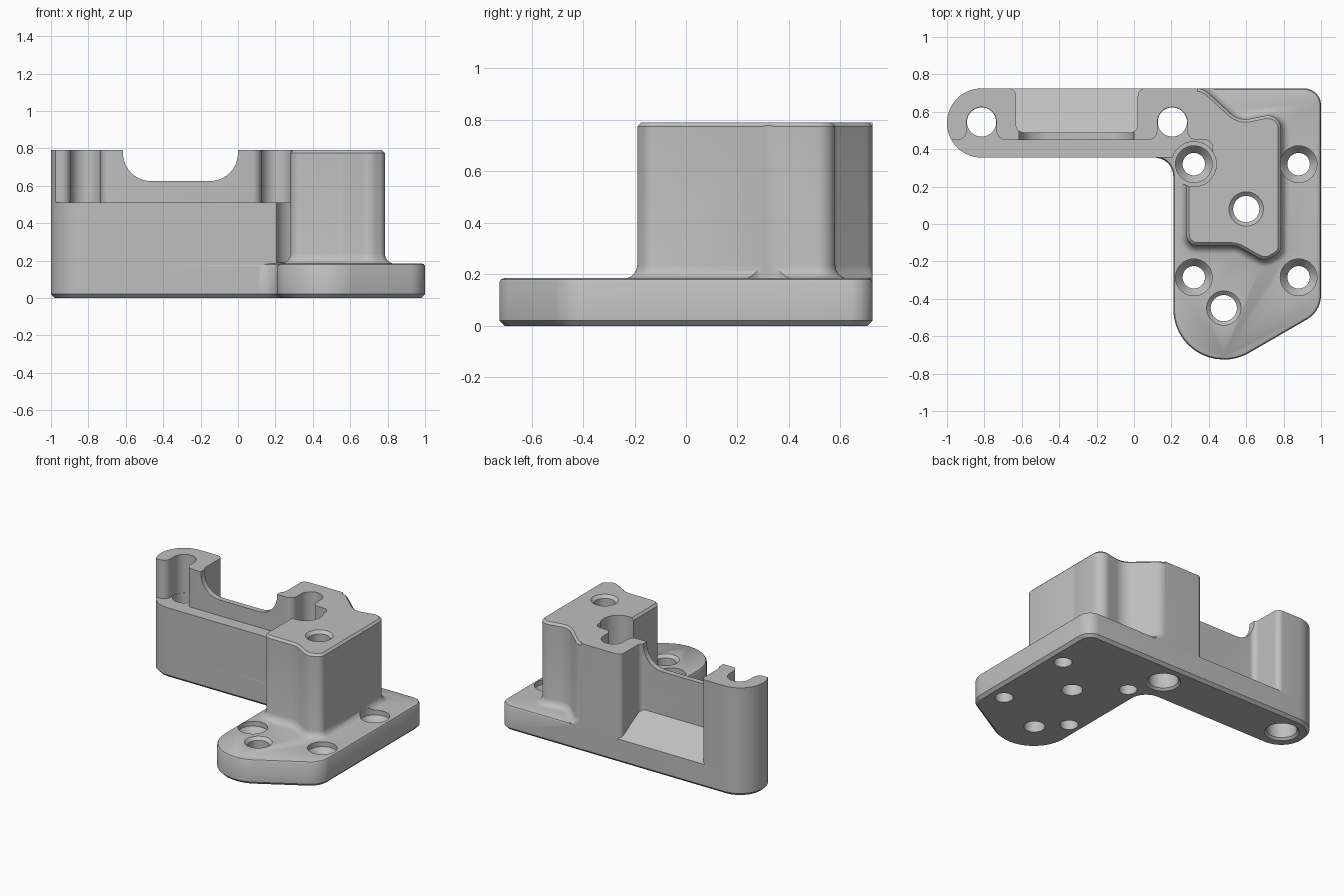
import bpy, bmesh, math
from mathutils import Vector

cube = bpy.data.objects.get("Cube")
if cube:
    bpy.data.objects.remove(cube)

BACK = 0.725   # rear plane of the bracket
TOP = 0.79

grey = bpy.data.materials.new("plain_grey")
grey.use_nodes = True
grey.diffuse_color = (0.52, 0.52, 0.52, 1)
grey.node_tree.nodes["Principled BSDF"].inputs["Base Color"].default_value = (0.52, 0.52, 0.52, 1)


def rounded(corners, steps=10):
    """Outline from counter-clockwise corners (x, y, optional radius)."""
    out = []
    for i, c in enumerate(corners):
        p = Vector(c[:2])
        r = c[2] if len(c) > 2 else 0
        if not r:
            out.append(p)
            continue
        a = (Vector(corners[i - 1][:2]) - p).normalized()
        b = (Vector(corners[(i + 1) % len(corners)][:2]) - p).normalized()
        half = a.angle(b) / 2
        centre = p + (a + b).normalized() * (r / math.sin(half))
        reach = r / math.tan(half)
        u, v = p + a * reach - centre, p + b * reach - centre
        swing = u.angle(v)
        for k in range(steps + 1):
            t = k / steps
            arc = u * math.sin((1 - t) * swing) + v * math.sin(t * swing)
            out.append(centre + arc / math.sin(swing))
    return out


def offset(outline, d):
    """Move an outline outwards by d."""
    res = []
    for i, p in enumerate(outline):
        e = (p - outline[i - 1]).normalized()
        f = (outline[(i + 1) % len(outline)] - p).normalized()
        m, n = Vector((e.y, -e.x)), Vector((f.y, -f.x))
        res.append(p + (m + n) * (d / (1 + m.dot(n))))
    return res


def prism(name, outline, levels, upright=False):
    """Stack the outline through (height, offset) levels."""
    bm = bmesh.new()
    rings = []
    for z, d in levels:
        ring = []
        for p in offset(outline, d):
            co = (p.x, z, p.y) if upright else (p.x, p.y, z)
            ring.append(bm.verts.new(co))
        rings.append(ring)
    n = len(outline)
    for lo, hi in zip(rings, rings[1:]):
        for i in range(n):
            j = (i + 1) % n
            bm.faces.new((lo[i], lo[j], hi[j], hi[i]))
    bm.faces.new(rings[0][::-1])
    bm.faces.new(rings[-1])
    bmesh.ops.recalc_face_normals(bm, faces=bm.faces[:])
    mesh = bpy.data.meshes.new(name)
    bm.to_mesh(mesh)
    bm.free()
    mesh.materials.append(grey)
    ob = bpy.data.objects.new(name, mesh)
    bpy.context.scene.collection.objects.link(ob)
    return ob


def drill(x, y, stages):
    """Turned cutter from (height, radius) stages."""
    unit = 0.05
    ring = [Vector((x + unit * math.cos(k * math.tau / 40), y + unit * math.sin(k * math.tau / 40)))
            for k in range(40)]
    return prism("drill", ring, [(z, r - unit) for z, r in stages])


def volume(mesh):
    bm = bmesh.new()
    bm.from_mesh(mesh)
    v = bm.calc_volume()
    bm.free()
    return v


def combine(target, tool, how="DIFFERENCE"):
    """Boolean the tool into the target, keeping the first solver result with a sound volume."""
    old, extra = volume(target.data), volume(tool.data)
    low, high = (old, old + extra) if how == "UNION" else (old - extra, old)
    mod = target.modifiers.new("join", "BOOLEAN")
    mod.operation, mod.object = how, tool
    result = None
    for solver in ("MANIFOLD", "EXACT", "FLOAT"):
        mod.solver = solver
        bpy.context.view_layer.update()
        graph = bpy.context.evaluated_depsgraph_get()
        mesh = bpy.data.meshes.new_from_object(target.evaluated_get(graph), depsgraph=graph)
        if len(mesh.polygons) and low * 0.999 < volume(mesh) < high * 1.001:
            result = mesh
            break
    target.modifiers.remove(mod)
    if result:
        target.data = result
    bpy.data.objects.remove(tool)


# L-shaped base with chamfered rims
base = rounded([(0.21, -0.725, 0.27), (0.553, -0.725, 0.27), (1, -0.467, 0.15), (1, BACK, 0.09),
                (-1, BACK, 0.184), (-1, 0.355, 0.184), (0.21, 0.355, 0.1)])
bracket = prism("bracket", base, [(0, -0.02), (0.02, 0), (0.17, 0), (0.18, -0.006), (0.185, -0.018)])

# Raised arm along the back
arm = rounded([(-1, 0.355, 0.184), (0.34, 0.355), (0.34, BACK), (-1, BACK, 0.184)])
combine(bracket, prism("arm", arm, [(0.1, 0), (TOP, 0)]), "UNION")

# Tower with filleted foot
tower = rounded([(0.28, -0.115, 0.06), (0.55, -0.115, 0.12), (0.70, -0.20, 0.07), (0.785, -0.15, 0.05),
                 (0.785, 0.595, 0.07), (0.56, 0.55, 0.12), (0.37, BACK, 0.1), (0.22, BACK),
                 (0.22, 0.5), (0.28, 0.5)])
foot = [(0.15, 0.04), (0.185, 0.04), (0.191, 0.025), (0.202, 0.013), (0.217, 0.004), (0.235, 0)]
tower_ob = prism("tower", tower, foot + [(TOP - 0.015, 0), (TOP, -0.015)])
for v in tower_ob.data.vertices:
    v.co.y = min(v.co.y, BACK)
combine(bracket, tower_ob, "UNION")

# Front ledge of the arm
ledge = rounded([(-1.1, 0.3), (0.42, 0.3), (0.42, 0.45, 0.04), (-1.1, 0.45)])
combine(bracket, prism("ledge_cut", ledge, [(0.51, 0), (0.9, 0)]))

# Open slots and bores in the two posts
for cx in (-0.815, 0.205):
    slot = rounded([(cx - 0.15, 0.4), (cx + 0.15, 0.4), (cx + 0.15, 0.449), (cx + 0.08, 0.449, 0.05),
                    (cx + 0.08, 0.625, 0.0799), (cx - 0.08, 0.625, 0.0799),
                    (cx - 0.08, 0.449, 0.05), (cx - 0.15, 0.449)])
    combine(bracket, prism("slot_cut", slot, [(0.51, 0), (0.9, 0)]))
    combine(bracket, drill(cx, 0.545, [(-0.05, 0.115), (0, 0.115), (0.015, 0.1), (0.3, 0.1),
                                       (0.301, 0.078), (0.6, 0.078)]))

# Rear pocket with sloping floor
pocket = rounded([(-0.63, 0.49, 0.04), (0.02, 0.49, 0.04), (0.02, BACK, 0.04), (0.08, BACK),
                  (0.08, 0.8), (-0.69, 0.8), (-0.69, BACK), (-0.63, BACK, 0.04)])
pocket_ob = prism("pocket_cut", pocket, [(0, 0), (0.9, 0)])
for v in pocket_ob.data.vertices:
    if v.co.z < 0.1:
        v.co.z = 0.31 - 0.58 * (v.co.y - 0.49)
combine(bracket, pocket_ob)

# Saddle in the thin wall
saddle = rounded([(-0.615, 0.625, 0.15), (0, 0.625, 0.15), (0, 0.9), (-0.615, 0.9)])
combine(bracket, prism("saddle_cut", saddle, [(0.3, 0), (0.9, 0)], upright=True))

# Countersunk screw holes, with clearance beside the tower
for x in (0.32, 0.88):
    for y in (-0.285, 0.32):
        combine(bracket, drill(x, y, [(-0.05, 0.06), (0.1, 0.06), (0.15, 0.098), (0.9, 0.098)]))
combine(bracket, drill(0.32, 0.32, [(0.19, 0.12), (0.9, 0.12)]))

# Plain holes with chamfered mouths
for x, y, top in ((0.48, -0.45, 0.185), (0.60, 0.08, TOP)):
    combine(bracket, drill(x, y, [(-0.05, 0.07), (top - 0.02, 0.07), (top, 0.092), (top + 0.1, 0.092)]))

# Smooth curved walls, crisp edges
bracket.data.shade_smooth()
bracket.data.set_sharp_from_angle(angle=math.radians(32))
